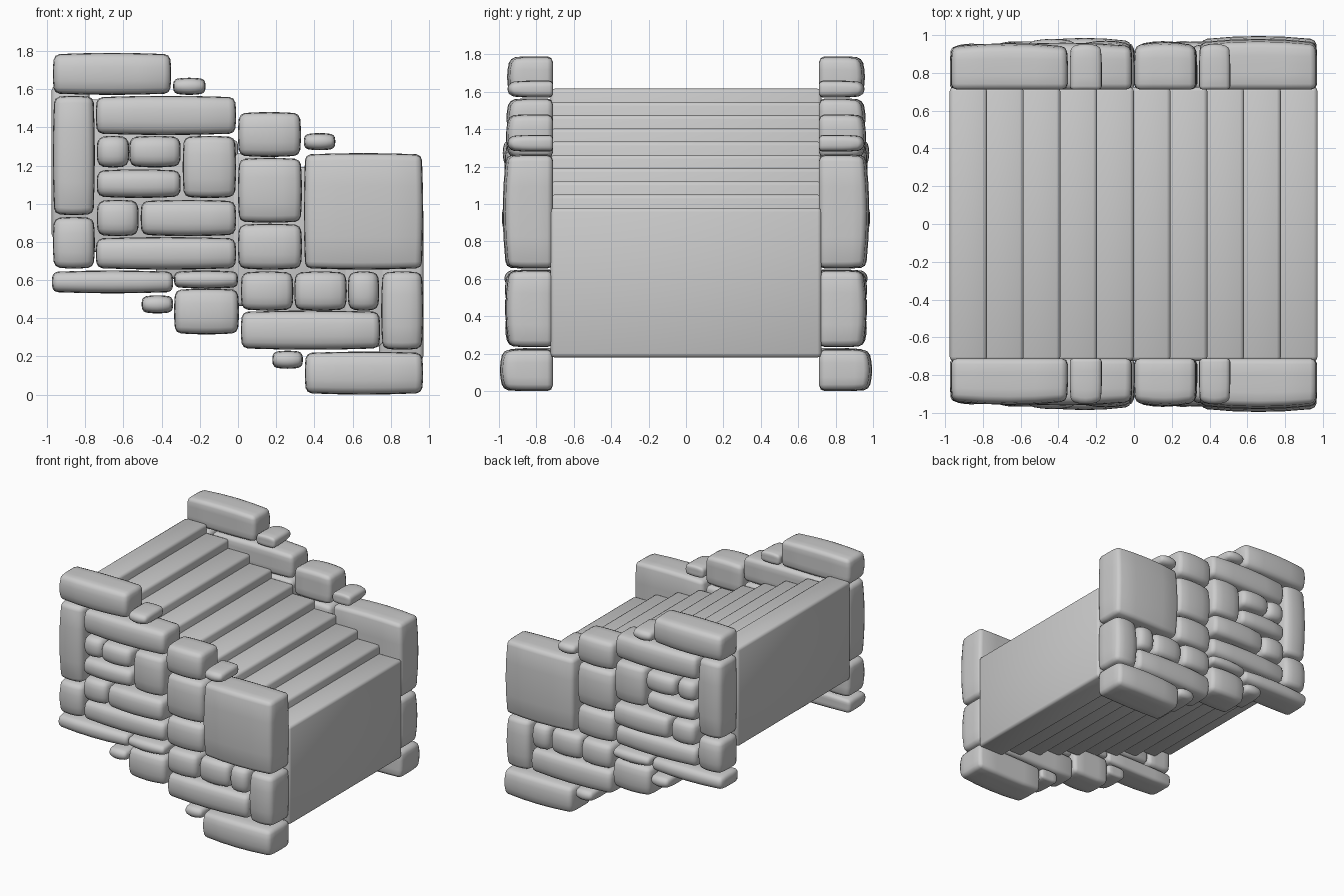
import bpy, bmesh, random
from mathutils import Vector

if "Cube" in bpy.data.objects:
    bpy.data.objects.remove(bpy.data.objects["Cube"])

random.seed(4)


def rounded_block(name, lo, hi, bevel, cuts=0, bulge=0.0, outer=0):
    """Bevelled box between two corners; the outer (+-y) face can be domed."""
    lo, hi = Vector(lo), Vector(hi)
    c, h = (lo + hi) / 2, (hi - lo) / 2
    bm = bmesh.new()
    bmesh.ops.create_cube(bm, size=2)
    for v in bm.verts:
        v.co = Vector((v.co.x * h.x, v.co.y * h.y, v.co.z * h.z))
    bmesh.ops.bevel(bm, geom=bm.edges[:], offset=bevel, segments=2,
                    profile=0.5, affect='EDGES')
    if cuts:
        long_edges = [e for e in bm.edges if e.calc_length() > bevel * 1.5]
        bmesh.ops.subdivide_edges(bm, edges=long_edges, cuts=cuts,
                                  use_grid_fill=True)
        for v in bm.verts:
            u, t, w = v.co.x / h.x, v.co.y / h.y * outer, v.co.z / h.z
            # ends draw in slightly, outer face falls away at its rim
            v.co.x *= 1 - bulge * 0.4 / h.x * (w * w + max(t, 0) ** 2) / 2
            v.co.z *= 1 - bulge * 0.4 / h.z * (u * u + max(t, 0) ** 2) / 2
            if t > 0:
                v.co.y -= outer * bulge * t * (u * u + w * w) / 2
    bmesh.ops.recalc_face_normals(bm, faces=bm.faces[:])
    me = bpy.data.meshes.new(name)
    bm.to_mesh(me)
    bm.free()
    for p in me.polygons:
        p.use_smooth = True
    ob = bpy.data.objects.new(name, me)
    ob.location = c
    bpy.context.collection.objects.link(ob)
    return ob


# Flight of ten overlapping step slabs
N, RUN, RISE = 10, 0.1945, 0.0708
for i in range(N):
    x1 = 0.972 - i * RUN
    z = 0.18 + i * RISE
    x0 = max(x1 - RUN - 0.04, -0.976)
    rounded_block(f"step_{i + 1}", (x0, -0.725, z), (x1, 0.725, z + 0.80), 0.022)

# Side wall stones: x0, x1, z0, z1 (optional outer y)
STONES = [
    # upper left panel
    (-.97, -.35, 1.57, 1.79), (-.34, -.17, 1.57, 1.66), (-.745, -.01, 1.36, 1.565),
    (-.97, -.75, .94, 1.565), (-.97, -.75, .66, .93), (-.74, -.57, 1.19, 1.355),
    (-.57, -.30, 1.19, 1.355, .98), (-.29, -.01, 1.03, 1.355), (-.74, -.30, 1.03, 1.18),
    (-.74, -.52, .83, 1.02), (-.51, -.01, .83, 1.02, .985), (-.745, -.01, .655, .825),
    # middle column and right end
    (0, .33, 1.245, 1.48), (0, .335, .90, 1.24), (0, .335, .655, .895),
    (.345, .51, 1.28, 1.37), (.345, .97, .655, 1.265, .98),
    # lower courses
    (-.975, -.34, .53, .65), (-.335, 0, .555, .65), (-.505, -.34, .425, .52),
    (-.335, .005, .315, .555), (.015, .29, .44, .645), (.295, .57, .44, .645),
    (.575, .74, .44, .645), (.75, .97, .235, .645), (.015, .745, .235, .44),
    (.18, .34, .135, .23), (.35, .97, 0, .225, .995),
]
for n, (x0, x1, z0, z1, *deep) in enumerate(STONES):
    y = deep[0] if deep else 0.96 + random.uniform(-0.008, 0.012)
    bev = min(0.03, 0.2 * min(x1 - x0, z1 - z0))
    for side, word in ((-1, "front"), (1, "back")):
        ya, yb = sorted((side * 0.712, side * y))
        rounded_block(f"{word}_wall_stone_{n + 1}", (x0, ya, z0), (x1, yb, z1),
                      bev, cuts=3, bulge=0.035, outer=side)
